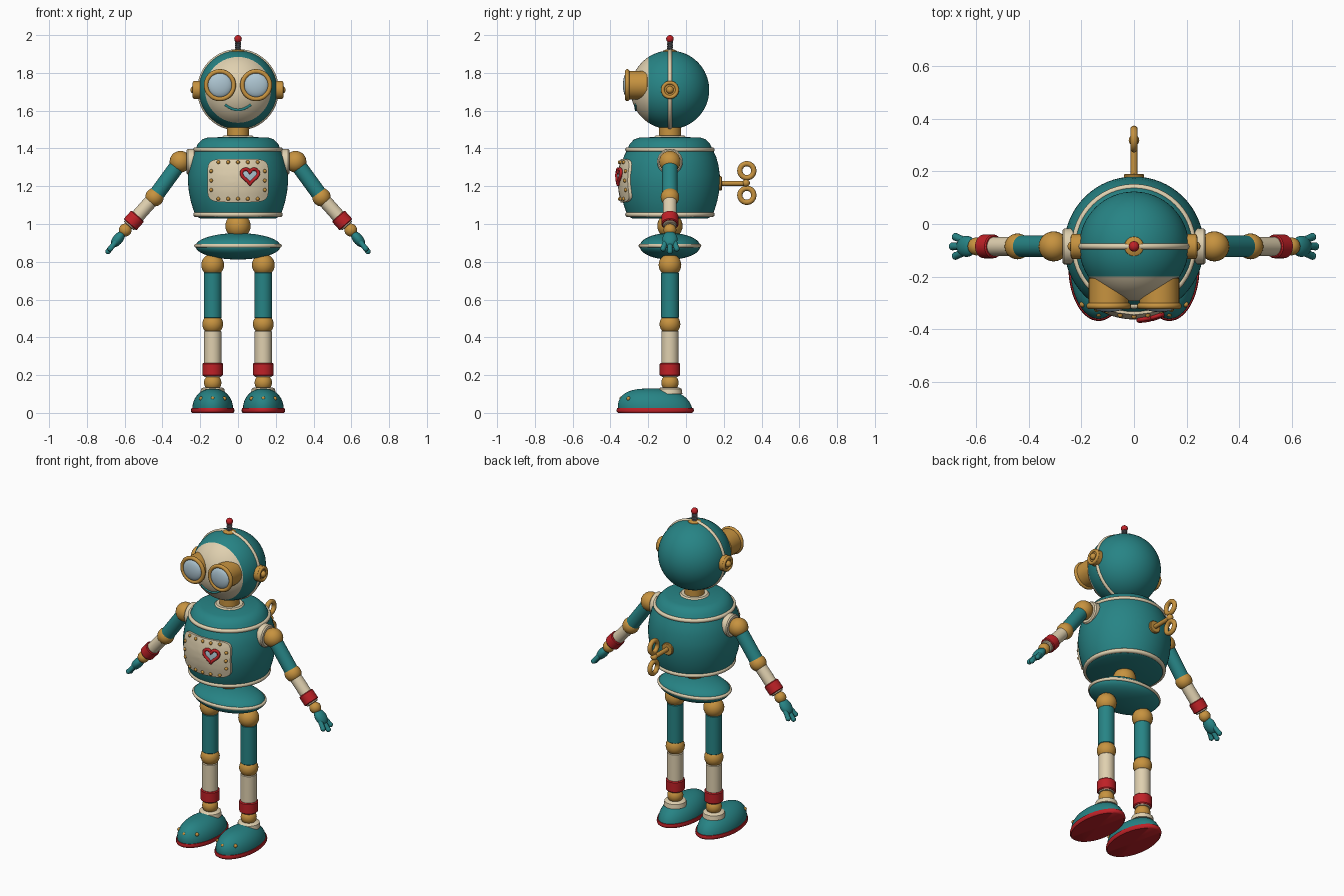
import bpy, bmesh
from math import sin, cos, pi, radians, sqrt, copysign
from mathutils import Vector, Matrix

if "Cube" in bpy.data.objects:
    bpy.data.objects.remove(bpy.data.objects["Cube"])


def material(name, rgb):
    m = bpy.data.materials.new(name)
    m.use_nodes = True
    m.diffuse_color = (*rgb, 1)
    m.node_tree.nodes["Principled BSDF"].inputs["Base Color"].default_value = (*rgb, 1)
    return m


teal = material("teal", (0.02, 0.23, 0.235))
cream = material("cream", (0.74, 0.63, 0.43))
gold = material("gold", (0.57, 0.29, 0.05))
red = material("red", (0.52, 0.015, 0.02))
glass = material("pale glass", (0.42, 0.56, 0.64))
steel = material("steel", (0.15, 0.16, 0.18))
CY = -0.085  # y of the main body axis


def finish(name, bm, mat):
    bmesh.ops.remove_doubles(bm, verts=bm.verts, dist=1e-5)
    bmesh.ops.recalc_face_normals(bm, faces=bm.faces)
    me = bpy.data.meshes.new(name)
    bm.to_mesh(me)
    bm.free()
    me.materials.append(mat)
    me.shade_smooth()
    me.set_sharp_from_angle(angle=radians(40))
    ob = bpy.data.objects.new(name, me)
    bpy.context.collection.objects.link(ob)
    return ob


def skin(name, rings, mat):
    """Join closed rings of points with quads."""
    bm = bmesh.new()
    rows = [[bm.verts.new(p) for p in ring] for ring in rings]
    for a, b in zip(rows, rows[1:]):
        for i in range(len(a)):
            j = (i + 1) % len(a)
            bm.faces.new((a[i], a[j], b[j], b[i]))
    return finish(name, bm, mat)


def lathe(name, profile, mat, at=(0, CY, 0), axis=(0, 0, 1), scale=(1, 1, 1), n=40):
    """Revolve (radius, height) pairs about an axis."""
    turn = Vector((0, 0, 1)).rotation_difference(Vector(axis)).to_matrix()
    grow = Matrix.Diagonal(scale)
    rings = [[Vector(at) + turn @ (grow @ Vector((r * cos(2 * pi * i / n), r * sin(2 * pi * i / n), h)))
              for i in range(n)] for r, h in profile]
    return skin(name, rings, mat)


def arc(r, start, end, steps):
    angles = [radians(start + (end - start) * i / steps) for i in range(steps + 1)]
    return [(r * sin(a), r * cos(a)) for a in angles]


def ball(name, at, r, mat, axis=(0, 0, 1), scale=(1, 1, 1), n=28):
    return lathe(name, arc(r, 0, 180, n // 2), mat, at, axis, scale, n)


def ring(name, at, major, minor, mat, axis=(0, 0, 1), scale=(1, 1, 1)):
    return lathe(name, [(major + a, b) for a, b in arc(minor, 0, 360, 12)], mat, at, axis, scale, 48)


def rod(name, a, b, r, mat):
    """Cylinder between two points with slightly softened ends."""
    d = Vector(b) - Vector(a)
    h, e = d.length, r * 0.1
    return lathe(name, [(0, 0), (r - e, 0), (r, e), (r, h - e), (r - e, h), (0, h)], mat, a, d, n=32)


def wire(name, points, r, mat, cyclic=False):
    cu = bpy.data.curves.new(name, "CURVE")
    cu.dimensions = "3D"
    cu.bevel_depth, cu.bevel_resolution, cu.use_fill_caps = r, 3, True
    sp = cu.splines.new("POLY")
    sp.points.add(len(points) - 1)
    for p, co in zip(sp.points, points):
        p.co = (*co, 1)
    sp.use_cyclic_u = cyclic
    cu.materials.append(mat)
    bpy.context.collection.objects.link(bpy.data.objects.new(name, cu))


# Head: shell and face share one sphere
HEAD, HR = Vector((0, CY, 1.71)), 0.208
lathe("head_shell", arc(HR, 57, 180, 22), teal, HEAD, (0, -1, 0), n=56)
lathe("face", arc(HR, 0, 57, 12), cream, HEAD, (0, -1, 0), n=56)
ring("head_band", HEAD, 0.204, 0.012, cream, (0, 1, 0))
smile = []
for i in range(17):
    u = i / 8 - 1
    x, z = 0.068 * u, 1.604 + 0.028 * u * u
    smile.append((x, CY - sqrt(HR ** 2 - x * x - (z - HEAD.z) ** 2), z))
wire("smile", smile, 0.007, teal)

# Antenna
lathe("antenna_base", [(0, 0), (0.04, 0), (0.036, 0.012), (0.018, 0.02), (0, 0.02)], gold, (0, CY, 1.905))
rod("antenna_core", (0, CY, 1.915), (0, CY, 1.97), 0.009, steel)
wire("antenna_spring", [(0.013 * cos(i * pi / 6), CY + 0.013 * sin(i * pi / 6), 1.922 + i * 0.0008)
                        for i in range(56)], 0.004, steel)
ball("antenna_tip", (0, CY, 1.98), 0.02, red)

# Neck and torso
rod("neck", (0, CY, 1.45), (0, CY, 1.53), 0.058, gold)
rod("neck_collar", (0, CY, 1.45), (0, CY, 1.468), 0.085, cream)
TORSO = [(0, 1.03), (0.2, 1.03), (0.222, 1.04), (0.238, 1.08), (0.25, 1.12), (0.26, 1.17), (0.265, 1.22),
         (0.264, 1.26), (0.257, 1.31), (0.245, 1.355), (0.226, 1.395), (0.212, 1.425), (0.19, 1.448),
         (0.16, 1.458), (0, 1.462)]
lathe("torso", TORSO, teal, n=64)
ring("torso_upper_trim", (0, CY, 1.394), 0.225, 0.012, cream)
ring("torso_lower_trim", (0, CY, 1.05), 0.224, 0.013, cream)


def on_torso(x, z, lift):
    """Point on the front of the torso, raised by lift."""
    for (r0, z0), (r1, z1) in zip(TORSO[1:], TORSO[2:]):
        if z0 <= z <= z1:
            r = r0 + (r1 - r0) * (z - z0) / max(z1 - z0, 1e-6) + lift
            return Vector((x, CY - sqrt(r * r - x * x), z))


def patch(name, outline, cx, cz, lift, base, mat):
    """Filled outline wrapped on the torso, with a rim down to base."""
    rings = [[on_torso(cx + x * k / 8, cz + z * k / 8, lift) for x, z in outline] for k in range(9)]
    rings.append([on_torso(cx + x, cz + z, base) for x, z in outline])
    skin(name, rings, mat)


# Chest plate with rivets and heart
def squared(v):
    return copysign(abs(v) ** 0.36, v)


PZ = 1.23
plate = [(0.162 * squared(cos(i * pi / 40)), 0.115 * squared(sin(i * pi / 40))) for i in range(80)]
patch("chest_plate", plate, 0, PZ, 0.012, -0.004, cream)
spots = [(x * 0.052, s * 0.097) for x in range(-2, 3) for s in (-1, 1)]
spots += [(s * 0.142, z * 0.05) for z in (-1, 0, 1) for s in (-1, 1)]
for x, z in spots:
    ball("plate_rivet", on_torso(x, PZ + z, 0.013), 0.01, gold, n=12)
heart = []
for i in range(48):
    t = i * pi / 24
    heart.append((0.0028 * 16 * sin(t) ** 3,
                  0.0028 * (13 * cos(t) - 5 * cos(2 * t) - 2 * cos(3 * t) - cos(4 * t) + 2.5)))
patch("heart_window", heart, 0.063, 1.25, 0.017, 0.01, glass)
wire("heart_frame", [on_torso(0.063 + x, 1.25 + z, 0.018) for x, z in heart], 0.009, red, True)

# Winding key
rod("key_flange", (0, 0.165, 1.215), (0, 0.19, 1.215), 0.038, gold)
rod("key_shaft", (0, 0.18, 1.215), (0, 0.315, 1.215), 0.013, gold)
ball("key_hub", (0, 0.318, 1.217), 0.02, gold)
for s in (-1, 1):
    ring("key_loop", (0, 0.322, 1.217 + s * 0.065), 0.037, 0.014, gold, (1, 0, 0))

# Waist and pelvis
ball("waist_joint", (0, CY, 0.99), 0.067, gold)
ball("pelvis", (0, CY, 0.882), 1, teal, scale=(0.225, 0.16, 0.07), n=48)
ring("pelvis_trim", (0, CY, 0.885), 0.222, 0.01, cream, scale=(1, 0.715, 1))

# Paired parts
for s, side in ((1, "left"), (-1, "right")):
    def part(label):
        return side + "_" + label

    def at(x, z, y=CY):
        return Vector((s * x, y, z))

    # Goggle eye and ear
    rod(part("eye_barrel"), at(0.096, 1.735, -0.2), at(0.096, 1.735, -0.312), 0.076, gold)
    ring(part("eye_rim"), at(0.096, 1.735, -0.311), 0.073, 0.012, gold, (0, 1, 0))
    ball(part("eye_lens"), at(0.096, 1.735, -0.31), 0.066, glass, (0, -1, 0), (1, 1, 0.36))
    rod(part("ear_disc"), at(0.195, 1.71), at(0.232, 1.71), 0.048, gold)
    ring(part("ear_rim"), at(0.23, 1.71), 0.038, 0.01, gold, (1, 0, 0))
    ball(part("ear_knob"), at(0.232, 1.71), 0.02, gold)

    # Arm
    shoulder, elbow, wrist, tip = at(0.305, 1.33), at(0.442, 1.142), at(0.597, 0.968), at(0.69, 0.852)
    rod(part("shoulder_plate"), at(0.225, 1.33), at(0.272, 1.33), 0.068, cream)
    ball(part("shoulder_joint"), shoulder, 0.057, gold)
    rod(part("upper_arm"), shoulder, elbow, 0.041, teal)
    ball(part("elbow_joint"), elbow, 0.049, gold)
    rod(part("forearm"), elbow, wrist.lerp(elbow, 0.12), 0.036, cream)
    rod(part("wrist_cuff"), elbow.lerp(wrist, 0.57), elbow.lerp(wrist, 0.84), 0.045, red)
    ball(part("wrist_joint"), wrist, 0.034, gold)

    # Hand with three fingers
    aim = (tip - wrist).normalized()
    ball(part("palm"), wrist + aim * 0.062, 0.05, teal, aim, (0.55, 0.8, 1))
    for f in (-1, 0, 1):
        root = wrist + aim * 0.075 + Vector((0, f * 0.022, 0))
        end = wrist + aim * (0.145 - 0.018 * abs(f)) + Vector((0, f * 0.036, 0))
        rod(part("finger"), root, end, 0.014, teal)
        ball(part("fingertip"), end, 0.015, teal, n=16)

    # Leg
    LX = 0.134
    ball(part("hip_joint"), at(LX, 0.783), 0.06, gold)
    rod(part("thigh"), at(LX, 0.5), at(LX, 0.745), 0.047, teal)
    ball(part("knee_joint"), at(LX, 0.47), 0.055, gold)
    rod(part("shin"), at(LX, 0.19), at(LX, 0.435), 0.046, cream)
    rod(part("ankle_cuff"), at(LX, 0.195), at(LX, 0.265), 0.054, red)
    ball(part("ankle_joint"), at(LX, 0.16), 0.046, gold)
    lathe(part("ankle_collar"), [(0, 0.1), (0.066, 0.1), (0.062, 0.127), (0.048, 0.135), (0, 0.135)],
          cream, at(LX, 0))

    # Shoe
    FY = -0.163
    shoe = []
    for k in range(13):
        a = k * pi / 24
        wx, wy = 0.108 * cos(a) ** 0.9, 0.196 * max(cos(a), 0) ** 0.7
        shoe.append([at(LX + wx * cos(t * pi / 24), 0.022 + 0.107 * sin(a), FY - 0.02 * sin(a) + wy * sin(t * pi / 24))
                     for t in range(48)])
    skin(part("shoe"), shoe, teal)
    lathe(part("sole"), [(0, 0), (0.95, 0), (0.99, 0.006), (1, 0.014), (0.98, 0.026), (0, 0.026)],
          red, at(LX, 0, FY), scale=(0.115, 0.205, 1), n=56)
    for dx, y in ((-0.062, -0.305), (0, -0.341), (0.062, -0.305)):
        ball(part("toe_rivet"), at(LX + dx, 0.076, y), 0.011, gold, n=12)
